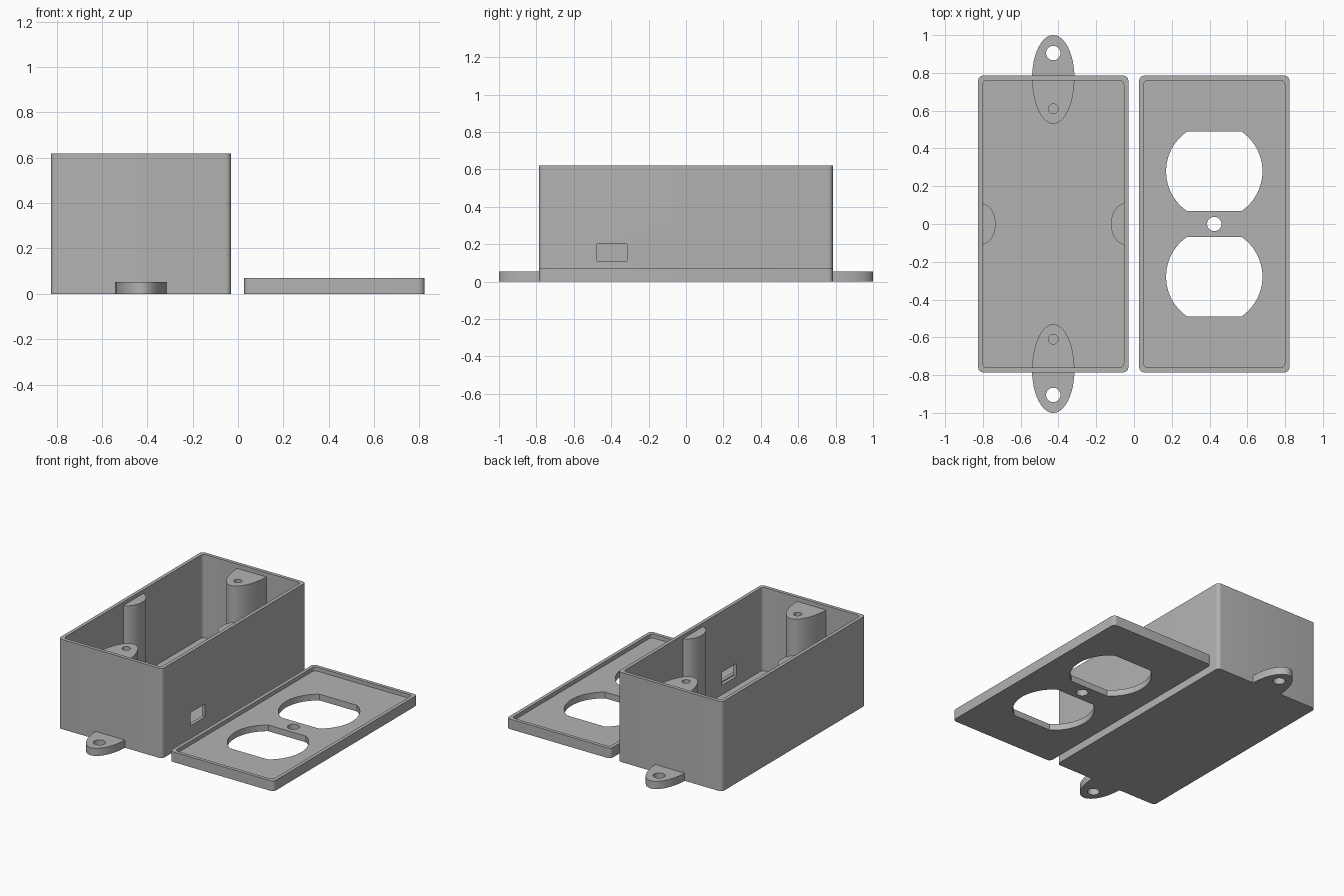
import bpy
import bmesh
from math import sin, cos, pi, asin

if "Cube" in bpy.data.objects:
    bpy.data.objects.remove(bpy.data.objects["Cube"], do_unlink=True)

grey = bpy.data.materials.new("plain grey plastic")
grey.use_nodes = True
grey.diffuse_color = (0.45, 0.45, 0.45, 1)
grey.node_tree.nodes["Principled BSDF"].inputs["Base Color"].default_value = grey.diffuse_color

BOX_X, LID_X = -0.4275, 0.425      # centre lines of box and lid
HALF_W, HALF_L = 0.3975, 0.785     # outer half sizes
WALL, FLOOR, HEIGHT = 0.024, 0.045, 0.62
LID_H = 0.07


def arc(cx, cy, rx, ry, start, end, steps):
    """Points along an elliptical arc."""
    angles = [start + (end - start) * i / steps for i in range(steps + 1)]
    return [(cx + rx * cos(a), cy + ry * sin(a)) for a in angles]


def circle(cx, cy, r):
    return arc(cx, cy, r, r, 0, 2 * pi, 32)[:-1]


def rounded(cx, hw, hl, r):
    """Rounded rectangle outline."""
    pts = []
    for i, (sx, sy) in enumerate([(1, 1), (-1, 1), (-1, -1), (1, -1)]):
        pts += arc(cx + sx * (hw - r), sy * (hl - r), r, r, i * pi / 2, (i + 1) * pi / 2, 6)
    return pts


def prism(name, pts, z0, z1):
    """Extrude an outline between two heights."""
    bm = bmesh.new()
    face = bm.faces.new([bm.verts.new((x, y, z0)) for x, y in pts])
    top = bmesh.ops.extrude_face_region(bm, geom=[face])["geom"]
    bmesh.ops.translate(bm, vec=(0, 0, z1 - z0),
                        verts=[v for v in top if isinstance(v, bmesh.types.BMVert)])
    bmesh.ops.recalc_face_normals(bm, faces=bm.faces)
    mesh = bpy.data.meshes.new(name)
    bm.to_mesh(mesh)
    bm.free()
    mesh.materials.append(grey)
    obj = bpy.data.objects.new(name, mesh)
    bpy.context.collection.objects.link(obj)
    return obj


def activate(obj):
    bpy.ops.object.select_all(action='DESELECT')
    obj.select_set(True)
    bpy.context.view_layer.objects.active = obj


def cut(obj, pts, z0, z1):
    """Remove an extruded outline from an object."""
    cutter = prism("cutter", pts, z0, z1)
    cutter.hide_render = True
    mod = obj.modifiers.new("cut", 'BOOLEAN')
    mod.operation, mod.solver, mod.object = 'DIFFERENCE', 'EXACT', cutter
    activate(obj)
    bpy.ops.object.modifier_apply(modifier=mod.name)
    bpy.data.objects.remove(cutter, do_unlink=True)


def finish(obj):
    activate(obj)
    bpy.ops.object.shade_smooth_by_angle(angle=pi / 6)


# Open box with a cable window in the wall next to the lid
box = prism("box_shell", rounded(BOX_X, HALF_W, HALF_L, 0.025), 0, HEIGHT)
cut(box, rounded(BOX_X, HALF_W - WALL, HALF_L - WALL, 0.025), FLOOR, HEIGHT + 0.1)
cut(box, [(-0.09, -0.475), (0, -0.475), (0, -0.315), (-0.09, -0.315)], 0.11, 0.2)
finish(box)

# Screw posts inside and mounting tabs outside, at both ends
for side, label in ((-1, "front"), (1, "back")):
    y = side * 0.775
    post = prism(label + "_screw_post",
                 arc(BOX_X, y, 0.112, -side * 0.245, 0, pi, 32), FLOOR - 0.01, 0.59)
    cut(post, circle(BOX_X, side * 0.61, 0.026), 0.2, 0.7)
    finish(post)
    tab = prism(label + "_mounting_tab",
                arc(BOX_X, y, 0.112, side * 0.225, 0, pi, 32), 0, 0.053)
    cut(tab, circle(BOX_X, side * 0.905, 0.038), -0.1, 0.2)
    finish(tab)

# Rounded ribs at the middle of both long walls
for side, label in ((-1, "right"), (1, "left")):
    x = BOX_X + side * (HALF_W - WALL / 2)
    finish(prism(label + "_wall_rib",
                 arc(x, 0, 0.08, 0.11, pi / 2, pi / 2 + side * pi, 32), FLOOR - 0.01, 0.595))

# Lid tray with two flat-sided round openings and a centre screw hole
lid = prism("lid", rounded(LID_X, HALF_W, HALF_L, 0.025), 0, LID_H)
cut(lid, rounded(LID_X, HALF_W - WALL, HALF_L - WALL, 0.025), 0.043, 0.2)
R = 0.255
flat = asin(0.21 / R)
for side in (-1, 1):
    y = side * 0.279
    opening = arc(LID_X, y, R, R, -flat, flat, 24) + arc(LID_X, y, R, R, pi - flat, pi + flat, 24)
    cut(lid, opening, -0.1, 0.2)
cut(lid, circle(LID_X, 0, 0.038), -0.1, 0.2)
finish(lid)
